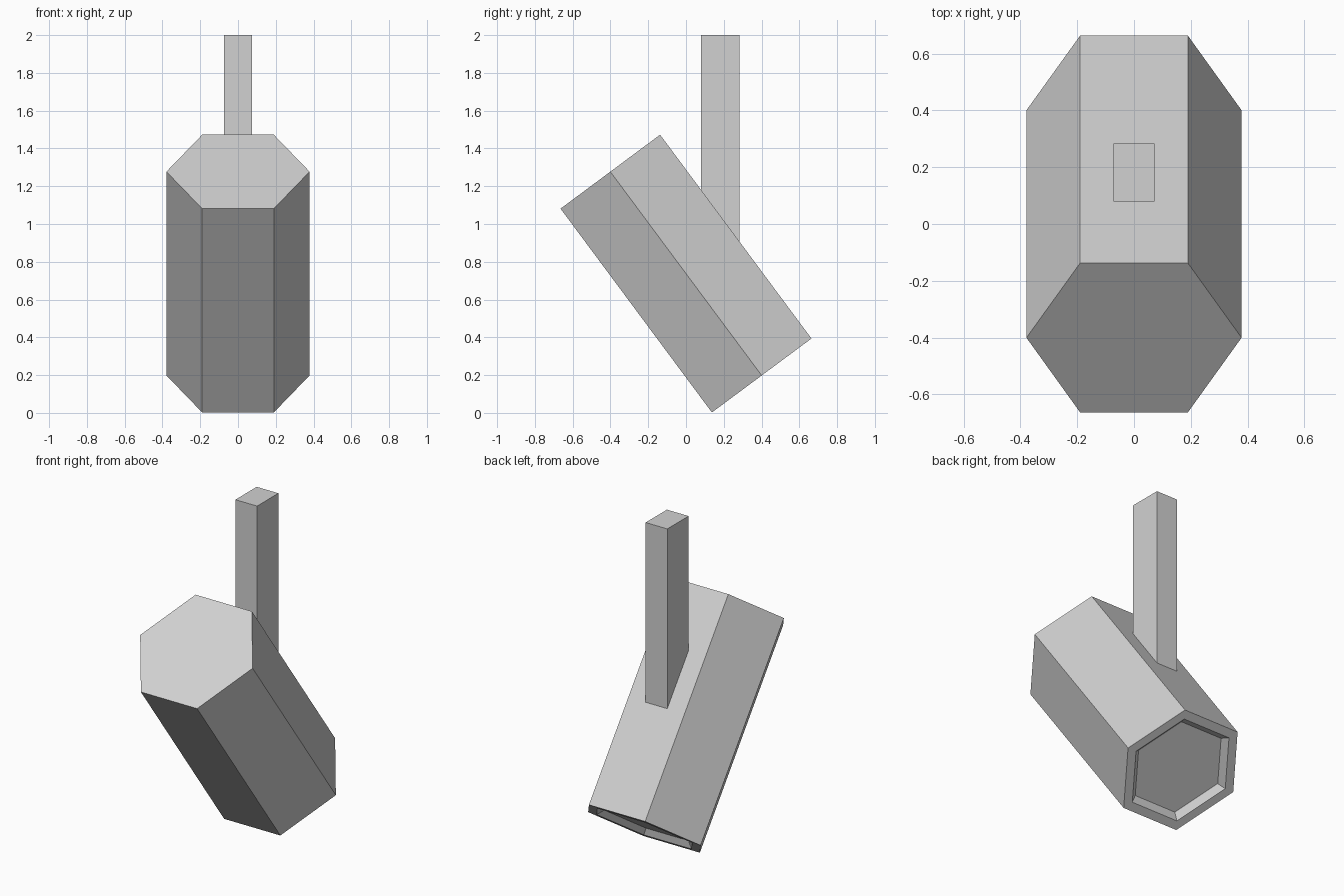
import bpy
import bmesh
import math
from mathutils import Matrix, Vector

cube = bpy.data.objects.get("Cube")
if cube:
    bpy.data.objects.remove(cube, do_unlink=True)

GREY = (0.64, 0.64, 0.64, 1.0)
mat = bpy.data.materials.new("light grey")
mat.use_nodes = True
mat.diffuse_color = GREY
mat.node_tree.nodes["Principled BSDF"].inputs["Base Color"].default_value = GREY


def add_object(name, bm):
    mesh = bpy.data.meshes.new(name)
    bm.to_mesh(mesh)
    bm.free()
    mesh.materials.append(mat)
    obj = bpy.data.objects.new(name, mesh)
    bpy.context.collection.objects.link(obj)
    return obj


# Tilted hexagonal head, corners on the left and right
RADIUS, LENGTH, TILT = 0.379, 1.344, math.radians(36.6)
bm = bmesh.new()
bmesh.ops.create_cone(bm, cap_ends=True, segments=6, radius1=RADIUS,
                      radius2=RADIUS, depth=LENGTH,
                      matrix=Matrix.Rotation(math.radians(30), 4, "Z"))
# Turn so that a corner lies exactly on the x axis
corner = max(bm.verts, key=lambda v: v.co.x).co
bmesh.ops.rotate(bm, verts=bm.verts,
                 matrix=Matrix.Rotation(-math.atan2(corner.y, corner.x), 3, "Z"))

# Shallow tapered recess in the lower end
bm.normal_update()
base = min(bm.faces, key=lambda f: f.calc_center_median().z)
flat = math.cos(math.pi / 6)
bmesh.ops.inset_region(bm, faces=[base], thickness=RADIUS * flat * 0.175)
bmesh.ops.inset_region(bm, faces=[base], thickness=RADIUS * flat * 0.11)
bmesh.ops.translate(bm, verts=base.verts, vec=Vector((0, 0, 0.036)))

bmesh.ops.transform(bm, verts=bm.verts,
                    matrix=Matrix.Translation((0, 0, 0.7375))
                    @ Matrix.Rotation(TILT, 4, "X"))
add_object("hex_head", bm)

# Upright square bar sunk into the back of the head
bottom, top = 0.85, 2.0
bm = bmesh.new()
bmesh.ops.create_cube(bm, size=1.0,
                      matrix=Matrix.Translation((0, 0.182, (bottom + top) / 2))
                      @ Matrix.Diagonal((0.146, 0.205, top - bottom, 1)))
add_object("upright_bar", bm)
